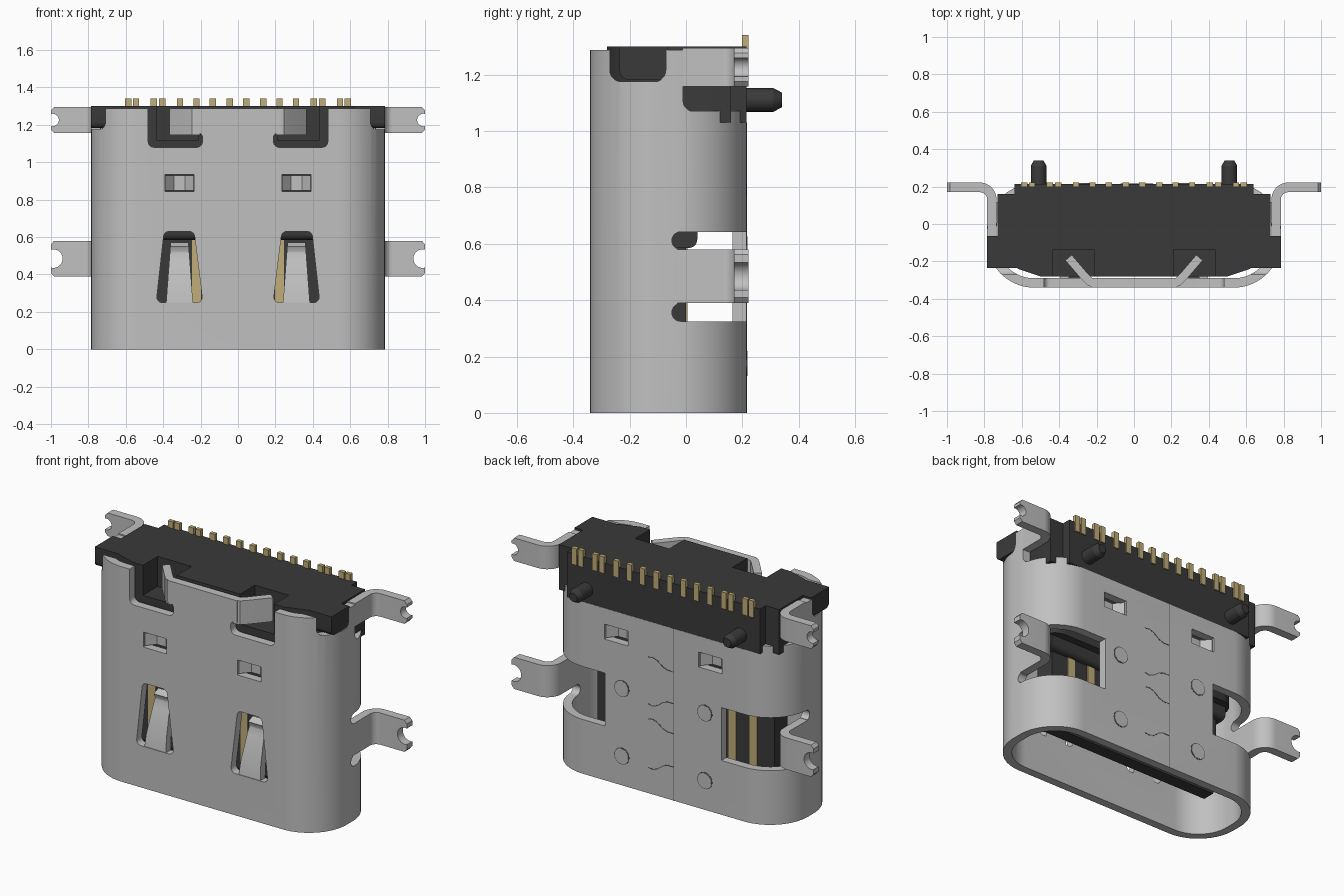
import bpy, bmesh, math
from mathutils import Vector

if "Cube" in bpy.data.objects:
    bpy.data.objects.remove(bpy.data.objects["Cube"])


def material(name, rgb, metal=0.0):
    m = bpy.data.materials.new(name)
    m.use_nodes = True
    m.diffuse_color = (*rgb, 1)
    m.node_tree.nodes["Principled BSDF"].inputs["Base Color"].default_value = (*rgb, 1)
    return m


STEEL = material("steel_gray", (0.53, 0.53, 0.53))
BLACK = material("black_plastic", (0.042, 0.042, 0.042))
GOLD = material("gold_contact", (0.53, 0.42, 0.19))
SEAM = material("seam_dark_gray", (0.12, 0.12, 0.12))


def rect(a0, b0, a1, b1):
    return [(a0, b0), (a1, b0), (a1, b1), (a0, b1)]


def rounded(pts, radii, seg=5):
    """Round the corners of a closed 2D outline; a radius of 0 keeps a corner."""
    if not isinstance(radii, (list, tuple)):
        radii = [radii] * len(pts)
    out = []
    for i, r in enumerate(radii):
        p = Vector(pts[i])
        if r == 0:
            out.append(tuple(p))
            continue
        u = (Vector(pts[i - 1]) - p).normalized()
        v = (Vector(pts[(i + 1) % len(pts)]) - p).normalized()
        half = u.angle(v) / 2
        c = p + (u + v).normalized() * r / math.sin(half)
        a, b = p + u * r / math.tan(half) - c, p + v * r / math.tan(half) - c
        for k in range(seg + 1):
            out.append(tuple(c + a.lerp(b, k / seg).normalized() * r))
    return out


def ribbon(path, t):
    """Outline of a bent strip of thickness t along an open 2D path."""
    ps = [Vector(p) for p in path]
    left, right = [], []
    for i, p in enumerate(ps):
        d0 = (p - ps[max(i - 1, 0)]).normalized() if i else (ps[1] - p).normalized()
        d1 = (ps[i + 1] - p).normalized() if i < len(ps) - 1 else d0
        d = (d0 + d1).normalized()
        n = Vector((-d.y, d.x)) * (t / 2 / max(d.dot(d0), 0.5))
        left.append(tuple(p + n))
        right.append(tuple(p - n))
    return left + right[::-1]


def prism(name, pts, plane, lo, hi, mat, s=1):
    """Extrude a 2D outline along the axis normal to its plane; s=-1 mirrors in x."""
    place = {"xy": lambda a, b, h: (s * a, b, h),
             "xz": lambda a, b, h: (s * a, h, b),
             "yz": lambda a, b, h: (s * h, a, b)}[plane]
    bm = bmesh.new()
    f = bm.faces.new([bm.verts.new(place(a, b, lo)) for a, b in pts])
    top = bmesh.ops.extrude_face_region(bm, geom=[f])["geom"]
    off = Vector(place(0, 0, hi)) - Vector(place(0, 0, lo))
    bmesh.ops.translate(bm, vec=off, verts=[g for g in top if isinstance(g, bmesh.types.BMVert)])
    bmesh.ops.recalc_face_normals(bm, faces=bm.faces)
    me = bpy.data.meshes.new(name)
    bm.to_mesh(me)
    bm.free()
    me.materials.append(mat)
    ob = bpy.data.objects.new(name, me)
    bpy.context.collection.objects.link(ob)
    return ob


def cut(ob, pts, plane, lo, hi, s=1):
    tool = prism("cutter", pts, plane, lo, hi, ob.data.materials[0], s)
    tool.hide_render = True
    m = ob.modifiers.new("cut", "BOOLEAN")
    m.operation, m.solver, m.object = "DIFFERENCE", "EXACT", tool
    bpy.context.view_layer.objects.active = ob
    bpy.ops.object.modifier_apply(modifier=m.name)
    bpy.data.objects.remove(tool)


def disc(cx, cy, r, n=24):
    return [(cx + r * math.cos(k * math.tau / n), cy + r * math.sin(k * math.tau / n)) for k in range(n)]


SIDES = ((1, "left"), (-1, "right"))
MID_Y = -0.0625

# Shell: drawn steel tube with stamped openings
shell = prism("shell", rounded(rect(-0.785, -0.34, 0.785, 0.215), 0.25, 12), "xy", 0, 1.288, STEEL)
cut(shell, rounded(rect(-0.735, -0.29, 0.735, 0.165), 0.20, 12), "xy", -0.1, 1.4)
cut(shell, rect(-0.64, 1.03, 0.64, 1.4), "xz", 0.0, 0.4)
cut(shell, rounded(rect(-0.01, 1.07, 0.4, 1.45), [0.035, 0, 0, 0]), "yz", -0.9, 0.9)
for s, side in SIDES:
    # spring window, pressed bridges, flap opening
    cut(shell, rounded([(0.188, 0.25), (0.437, 0.25), (0.395, 0.63), (0.235, 0.63)], 0.028),
        "xz", -0.5, -0.2, s)
    cut(shell, rect(0.235, 0.845, 0.39, 0.935), "xz", -0.5, -0.2, s)
    cut(shell, rect(0.235, 0.845, 0.39, 0.935), "xz", 0.1, 0.4, s)
    cut(shell, rounded([(0.19, 1.08), (0.48, 1.08), (0.48, 1.4), (0.23, 1.4), (0.23, 1.155), (0.19, 1.155)],
                       [0.03, 0.03, 0, 0, 0, 0.02]), "xz", -0.5, -0.2, s)
    # lug opening, then slots and window around the lower leg
    cut(shell, rounded(rect(-0.27, 1.175, -0.07, 1.45), [0.04, 0.04, 0, 0]), "yz", 0.6, 0.9, s)
    for z0, z1 in ((0.325, 0.387), (0.58, 0.642)):
        cut(shell, rounded(rect(-0.05, z0, 0.4, z1), [0.03, 0, 0, 0.03]), "yz", 0.385, 0.95, s)
    cut(shell, rect(-0.03, 0.35, 0.4, 0.62), "yz", 0.385, 0.95, s)

for s, side in SIDES:
    # Mounting legs with notched tips
    for label, z0, z1, y0, r in (("lower", 0.39, 0.58, -0.032, 0.05), ("upper", 1.157, 1.295, -0.012, 0.034)):
        outline = rounded([(0.735, y0), (0.735, 0.222), (1.0, 0.222), (1.0, 0.17), (0.785, 0.17), (0.785, y0)],
                          [0, 0.09, 0, 0, 0.04, 0], 8)
        leg = prism(f"{label}_leg_{side}", outline, "xy", z0, z1, STEEL, s)
        zc = (z0 + z1) / 2
        cut(leg, disc(1.0 - r * 0.25, zc, r), "xz", 0.1, 0.3, s)
        for zz, d in ((z0, 1), (z1, -1)):
            cut(leg, [(0.975, zz - 0.01 * d), (1.01, zz - 0.01 * d), (1.01, zz + 0.03 * d)], "xz", 0.1, 0.3, s)

    # Flap folded into the front recess
    prism(f"front_flap_{side}", ribbon([(0.2, -0.315), (0.235, -0.31), (0.26, -0.285), (0.35, -0.18)], 0.045),
          "xy", 1.145, 1.288, STEEL, s)

    # Tapered spring leaf in the front window
    leaf = prism(f"spring_leaf_{side}", ribbon([(-0.315, 0.24), (-0.305, 0.32), (-0.26, 0.47), (-0.245, 0.51),
                                                (-0.245, 0.53), (-0.26, 0.56)], 0.045),
                 "yz", 0.24, 0.385, STEEL, s)
    for v in leaf.data.vertices:
        k = 1 - 0.33 * (v.co.z - 0.24) / 0.32
        v.co.x = s * 0.3125 + (v.co.x - s * 0.3125) * k

    # Pressed bridges on front and back
    path = [(0.225, -0.318), (0.275, -0.26), (0.35, -0.26), (0.40, -0.318)]
    prism(f"front_bridge_{side}", ribbon(path, 0.035), "xy", 0.85, 0.93, STEEL, s)
    prism(f"back_bridge_{side}", ribbon([(x, 2 * MID_Y - y) for x, y in path], 0.035), "xy", 0.85, 0.93, STEEL, s)

    # Weld spots with a fine outline on the back
    for z in (0.175, 0.58):
        prism(f"weld_ring_{side}", disc(0.275, z, 0.05), "xz", 0.21, 0.2165, SEAM, s)
        prism(f"weld_spot_{side}", disc(0.275, z, 0.045), "xz", 0.21, 0.218, STEEL, s)

    # Locating pegs
    bpy.ops.mesh.primitive_cylinder_add(vertices=24, radius=0.042, depth=0.2, location=(s * 0.51, 0.21, 1.11),
                                        rotation=(-math.pi / 2, 0, 0))
    peg = bpy.context.object
    bpy.ops.mesh.primitive_cone_add(vertices=24, radius1=0.042, radius2=0.026, depth=0.03,
                                    location=(s * 0.51, 0.325, 1.11), rotation=(-math.pi / 2, 0, 0))
    tip = bpy.context.object
    for ob, label in ((peg, "peg"), (tip, "peg_tip")):
        ob.name = f"{label}_{side}"
        ob.data.materials.append(BLACK)

    # Side lug of the insulator
    prism(f"insulator_lug_{side}", rounded(rect(-0.235, 1.182, -0.065, 1.30), [0.03, 0.03, 0, 0]),
          "yz", 0.6, 0.785, BLACK, s)

# Insulator block filling the rear of the shell
half = [(0.64, 0.214), (0.64, 0.16), (0.73, 0.16), (0.73, -0.08), (0.69, -0.18), (0.62, -0.24), (0.5, -0.28)]
block = prism("insulator_block", half + [(-x, y) for x, y in half[::-1]], "xy", 1.03, 1.30, BLACK)
for s, side in SIDES:
    cut(block, rect(0.21, -0.4, 0.435, -0.14), "xy", 1.12, 1.4, s)
prism("insulator_core", rounded(rect(-0.66, -0.21, 0.66, 0.085), 0.1), "xy", 0.66, 1.04, BLACK)
prism("tongue_base", rounded(rect(-0.19, 0.585, 0.04, 0.75), [0.03, 0.03, 0, 0]), "yz", -0.62, 0.62, BLACK)

# Contact tongue
tongue = [(-0.125, 1.0), (-0.125, 0.17), (-0.10, 0.13), (-0.025, 0.13), (0.0, 0.17), (0.0, 1.0)]
prism("tongue", tongue, "yz", -0.585, 0.585, BLACK)

# Contact strips on both tongue faces
for s, side in SIDES:
    for x in (0.045, 0.13, 0.222, 0.48):
        prism(f"front_contact_{side}", rect(x - 0.024, 0.18, x + 0.024, 0.62), "xz", -0.130, -0.124, GOLD, s)
    for x in (0.045, 0.13, 0.31, 0.45):
        prism(f"back_contact_{side}", rect(x - 0.024, 0.18, x + 0.024, 0.62), "xz", -0.001, 0.005, GOLD, s)
    # Solder pins
    for x in (0.045, 0.135, 0.222, 0.31, 0.405, 0.45, 0.545, 0.587):
        prism(f"solder_pin_{side}", rect(x - 0.017, 1.24, x + 0.017, 1.34), "xz", 0.199, 0.222, GOLD, s)

# Rolled seam with interlocking curves on the back
prism("seam_line", rect(-0.072, 0.0, -0.068, 1.03), "xz", 0.21, 0.2165, SEAM)
for z, d in ((0.77, 1), (0.58, -1), (0.40, 1), (0.20, -1)):
    wave = [(-0.07, z), (-0.03, z), (0.0, z + 0.01 * d), (0.04, z + 0.04 * d), (0.07, z + 0.05 * d), (0.1, z + 0.045 * d)]
    prism("seam_curve", ribbon(wave, 0.005), "xz", 0.21, 0.2165, SEAM)

# Smooth curved walls, keep stamped edges crisp
bpy.ops.object.select_all(action="DESELECT")
for ob in bpy.context.scene.objects:
    if ob.type == "MESH":
        ob.select_set(True)
        bpy.context.view_layer.objects.active = ob
bpy.ops.object.shade_smooth_by_angle(angle=math.radians(30))
